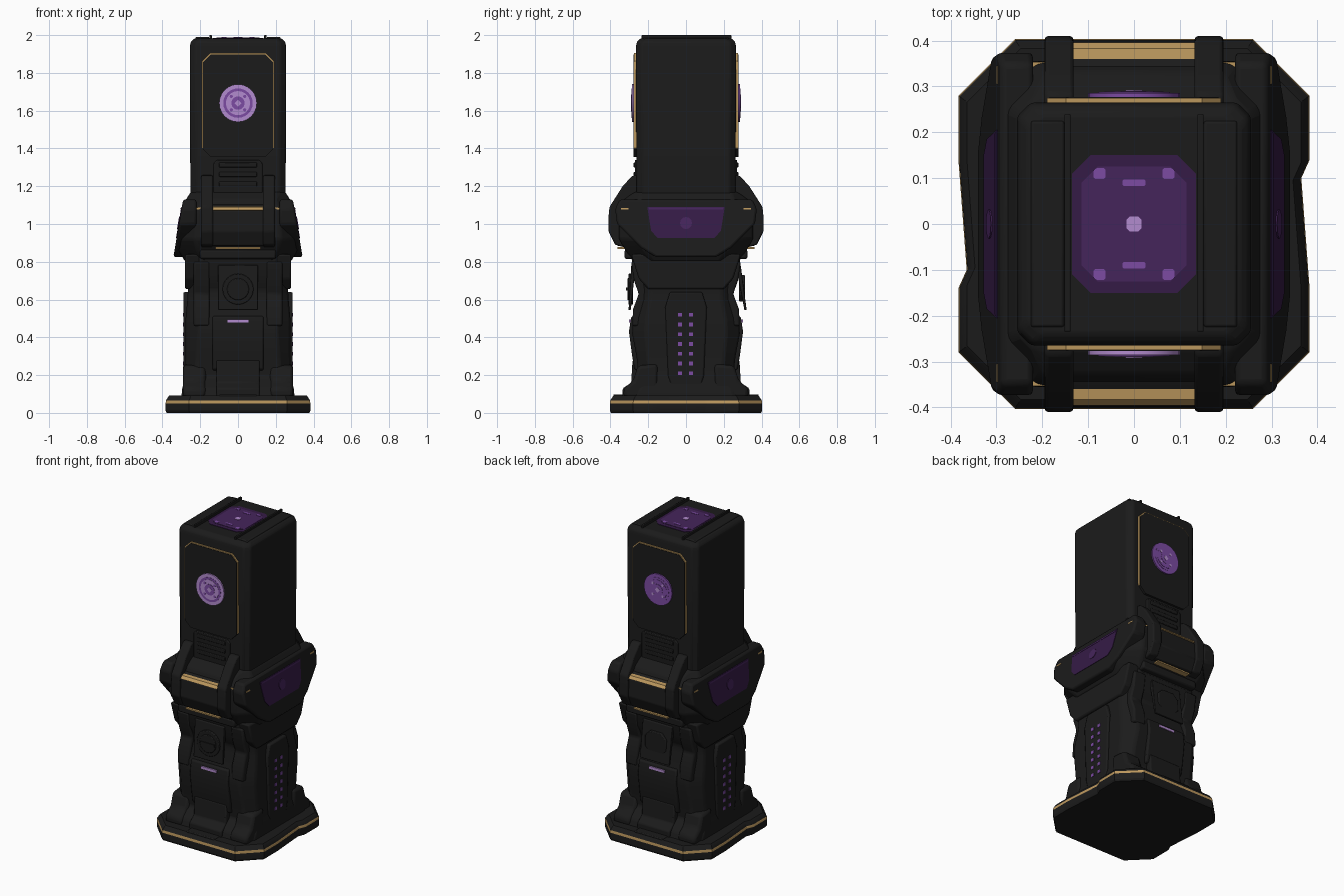
import bpy, bmesh, math
from mathutils import Vector


def material(name, rgb):
    m = bpy.data.materials.new(name)
    m.diffuse_color = (*rgb, 1)
    return m


BLACK = material("near black", (0.011, 0.011, 0.011))
GOLD = material("gold trim", (0.50, 0.31, 0.11))
DEEP = material("deep purple", (0.036, 0.011, 0.062))
PLUM = material("plum", (0.06, 0.018, 0.105))
PURPLE = material("purple", (0.20, 0.07, 0.36))
LILAC = material("lilac", (0.45, 0.26, 0.62))


def build(name, verts, faces, mat, bevel=0.0):
    me = bpy.data.meshes.new(name)
    bm = bmesh.new()
    vs = [bm.verts.new(v) for v in verts]
    for f in faces:
        bm.faces.new([vs[i] for i in f])
    bmesh.ops.recalc_face_normals(bm, faces=bm.faces)
    bm.to_mesh(me)
    bm.free()
    me.materials.append(mat)
    ob = bpy.data.objects.new(name, me)
    bpy.context.collection.objects.link(ob)
    if bevel:
        b = ob.modifiers.new("bevel", 'BEVEL')
        b.width, b.segments, b.limit_method = bevel, 2, 'ANGLE'
        b.angle_limit = math.radians(25)
    return ob


def skin(name, rings, mat, bevel=0.0):
    """Join equal-sized vertex rings into a closed solid."""
    n = len(rings[0])
    faces = [tuple(range(n)), tuple(range(n * (len(rings) - 1), n * len(rings)))]
    for r in range(len(rings) - 1):
        for i in range(n):
            j = (i + 1) % n
            faces.append((r * n + i, r * n + j, r * n + n + j, r * n + n + i))
    return build(name, [v for r in rings for v in r], faces, mat, bevel)


def prism(name, pts, axis, a, b, mat, bevel=0.0):
    put = {'x': lambda p, d: (d, p[0], p[1]), 'y': lambda p, d: (p[0], d, p[1]),
           'z': lambda p, d: (p[0], p[1], d)}[axis]
    return skin(name, [[put(p, d) for p in pts] for d in (a, b)], mat, bevel)


def octagon(hx, hy, c, cy=0.0):
    q = [(hx, hy - c), (hx - c, hy), (-hx + c, hy), (-hx, hy - c)]
    return [(x, y + cy) for x, y in q + [(-x, -y) for x, y in q]]


def box(name, x, y, z, mat, bevel=0.0):
    return prism(name, [(x[0], y[0]), (x[1], y[0]), (x[1], y[1]), (x[0], y[1])], 'z', *z, mat, bevel)


def tower(name, levels, mat, bevel=0.0):
    return skin(name, [[(x, y, z) for x, y in octagon(hx, hy, c)] for z, hx, hy, c in levels], mat, bevel)


def circle(r, cz, n=24):
    return [(r * math.cos(2 * math.pi * i / n), cz + r * math.sin(2 * math.pi * i / n)) for i in range(n)]


# base plate outline: chamfered corners and a shallow notch on each side
half = [(0.365, -0.10), (0.365, 0.10), (0.383, 0.14), (0.383, 0.28), (0.26, 0.403), (-0.26, 0.403),
        (-0.383, 0.28), (-0.383, 0.14)]
outline = half[1:] + [(-x, -y) for x, y in half[1:]]


def plate_ring(z, k):
    return [(x * k, y * k, z) for x, y in outline]


base = skin("base_plate", [plate_ring(z, k) for z, k in
            ((0, 0.985), (0.012, 1), (0.05, 1), (0.066, 0.995), (0.085, 0.965), (0.092, 0.95))], BLACK)
base.data.materials.append(GOLD)
for f in base.data.polygons:
    if 0.05 < f.center.z < 0.066 and abs(f.normal.z) < 0.8:
        f.material_index = 1

# main body, collar and upper casing
tower("lower_body", [(0.08, 0.30, 0.33, 0.07), (0.13, 0.295, 0.315, 0.07), (0.19, 0.28, 0.25, 0.06),
                     (0.30, 0.277, 0.262, 0.06), (0.42, 0.277, 0.285, 0.07), (0.50, 0.277, 0.28, 0.07),
                     (0.60, 0.268, 0.24, 0.05), (0.65, 0.265, 0.24, 0.05), (0.72, 0.27, 0.275, 0.08),
                     (0.84, 0.285, 0.29, 0.08)], BLACK, 0.012)
tower("collar", [(0.80, 0.28, 0.28, 0.10), (0.86, 0.315, 0.32, 0.10), (0.92, 0.32, 0.355, 0.09),
                 (1.08, 0.295, 0.355, 0.08), (1.13, 0.275, 0.33, 0.08), (1.17, 0.25, 0.27, 0.03)], BLACK, 0.012)
tower("upper_casing", [(1.10, 0.252, 0.262, 0.03), (1.94, 0.255, 0.265, 0.03), (1.965, 0.25, 0.26, 0.03),
                       (1.983, 0.23, 0.24, 0.03)], BLACK, 0.008)

# top screen with bright centre and corners
prism("top_screen", octagon(0.135, 0.15, 0.04), 'z', 1.98, 1.986, DEEP)
prism("top_screen_inner", octagon(0.115, 0.125, 0.035), 'z', 1.985, 1.988, PLUM)
prism("top_screen_dot", octagon(0.016, 0.016, 0.006), 'z', 1.987, 1.990, LILAC)
for sx in (-1, 1):
    for sy in (-1, 1):
        prism("top_screen_corner", [(x + 0.075 * sx, y) for x, y in octagon(0.013, 0.012, 0.004, 0.11 * sy)],
              'z', 1.987, 1.990, PURPLE)
    prism("top_screen_bar", octagon(0.025, 0.007, 0.003, 0.09 * sx), 'z', 1.987, 1.990, PURPLE)

# parts shared by front and back
for s, side in ((-1, "front_"), (1, "back_")):
    def P(name, pts, a, b, mat, bevel=0.0):
        return prism(side + name, pts, 'y', a * s, b * s, mat, bevel)

    def Q(name, yz, x0, x1, mat, bevel=0.0):
        return prism(side + name, [(y * s, z) for y, z in yz], 'x', x0, x1, mat, bevel)

    def rect(x0, x1, z0, z1):
        return [(x0, z0), (x1, z0), (x1, z1), (x0, z1)]

    # upper panel with gold rim and round emblem plate
    P("panel_rim", octagon(0.190, 0.272, 0.042, 1.632), 0.25, 0.2745, GOLD)
    P("panel", octagon(0.1845, 0.272, 0.040, 1.626), 0.25, 0.2775, BLACK)
    main, alt = (LILAC, PURPLE) if s < 0 else (PURPLE, LILAC)
    P("disc", circle(0.10, 1.64), 0.26, 0.286, main)
    P("disc_ring", circle(0.078, 1.64), 0.28, 0.2875, PURPLE)
    P("disc_inner", circle(0.064, 1.64), 0.28, 0.289, main)
    P("disc_middle", circle(0.035, 1.64), 0.28, 0.2905, PURPLE)
    P("disc_core", circle(0.018, 1.64, 4), 0.28, 0.292, LILAC)
    for a in range(4):
        t = math.pi / 4 + a * math.pi / 2
        P("disc_dot", [(x + 0.05 * math.cos(t), z + 0.05 * math.sin(t)) for x, z in circle(0.009, 1.64, 8)],
          0.28, 0.2905, alt)
    # vent under the panel
    P("vent", octagon(0.13, 0.10, 0.02, 1.24), 0.25, 0.27, BLACK, 0.005)
    for z in (1.20, 1.25, 1.30):
        P("vent_slat", rect(-0.10, 0.10, z, z + 0.025), 0.265, 0.277, BLACK, 0.004)

    # clasp: two arms and a bar between them
    arm = [(0.25, 1.26), (0.285, 1.255), (0.335, 1.20), (0.405, 1.09), (0.41, 1.04), (0.41, 0.96),
           (0.375, 0.89), (0.30, 0.87), (0.25, 0.90)]
    for sx in (-1, 1):
        Q("clasp_arm", arm, 0.132 * sx, 0.195 * sx, BLACK, 0.008)
        box(side + "collar_light", (0.225 * sx, 0.245 * sx), (0.34 * s, 0.3575 * s), (1.0, 1.035), LILAC)
        # thin gold edge outside each arm
        box(side + "collar_trim", (0.195 * sx, 0.235 * sx), (0.33 * s, 0.353 * s), (1.078, 1.087), GOLD)
    Q("clasp_bar", [(0.26, 1.13), (0.35, 1.10), (0.39, 1.07), (0.398, 0.96), (0.365, 0.885), (0.26, 0.88)],
      -0.14, 0.14, BLACK, 0.006)
    Q("clasp_bar_trim", [(0.36, 1.093), (0.383, 1.09), (0.396, 1.073), (0.38, 1.07)], -0.132, 0.132, GOLD)
    box(side + "lower_trim", (-0.12, 0.12), (0.30 * s, 0.362 * s), (0.868, 0.877), GOLD)
    box(side + "collar_lip", (-0.20, 0.20), (0.25 * s, 0.325 * s), (0.815, 0.865), BLACK, 0.01)

    # hanging neck plate
    lo = 0.298 if s < 0 else 0.315
    Q("neck_plate", [(0.27, 0.79), (0.29, 0.78), (lo + 0.006, 0.545), (lo - 0.006, 0.545), (0.27, 0.75)],
      -0.105, 0.105, BLACK, 0.003)
    if s < 0:
        # raised ring with crossing bar
        P("neck_disc", circle(0.082, 0.655), 0.28, 0.305, BLACK, 0.004)
        P("neck_disc_centre", circle(0.058, 0.655), 0.30, 0.311, BLACK, 0.004)
        P("neck_disc_bar", rect(-0.05, 0.05, 0.647, 0.663), 0.30, 0.317, BLACK)
    else:
        P("neck_tab", octagon(0.075, 0.07, 0.035, 0.66), 0.28, 0.313, BLACK, 0.005)

    # lower hatch with light strip
    Q("hatch", [(0.24, 0.52), (0.29, 0.51), (0.302, 0.43), (0.285, 0.30), (0.272, 0.23), (0.24, 0.22)],
      -0.135, 0.135, BLACK, 0.008)
    Q("hatch_foot", [(0.2, 0.29), (0.283, 0.28), (0.29, 0.16), (0.335, 0.13), (0.335, 0.08), (0.2, 0.08)],
      -0.115, 0.115, BLACK, 0.008)
    box(side + "hatch_light", (-0.055, 0.055), (0.28 * s, 0.3005 * s), (0.478, 0.494), LILAC)
    box(side + "step", (-0.10, 0.10), (0.30 * s, 0.385 * s), (0.07, 0.098), BLACK, 0.005)
    box(side + "step_trim", (-0.09, 0.09), (0.37 * s, 0.388 * s), (0.075, 0.081), GOLD)
    # corner feet and neck braces
    for sx in (-1, 1):
        Q("foot", [(0.15, 0.26), (0.255, 0.25), (0.28, 0.17), (0.33, 0.13), (0.33, 0.08), (0.15, 0.08)],
          0.17 * sx, 0.292 * sx, BLACK, 0.018)
        Q("neck_brace", [(0.18, 0.80), (0.29, 0.80), (0.275, 0.70), (0.25, 0.63), (0.28, 0.55),
                         (0.285, 0.46), (0.18, 0.46)], 0.15 * sx, 0.235 * sx, BLACK, 0.01)

# parts shared by the left and right sides
for s, side in ((-1, "left_"), (1, "right_")):
    def slope(name, yz, off, mat, bevel=0.0):
        """Side plate whose outer face leans in towards the top."""
        rings = [[(0.22 * s, y, z) for y, z in yz],
                 [(s * (0.338 + off - 0.17 * (z - 0.85)), y, z) for y, z in yz]]
        return skin(side + name, rings, mat, bevel)

    def mirrored(pts):
        return pts + [(-y, z) for y, z in reversed(pts)]

    slope("pod", mirrored([(0.35, 1.13), (0.375, 1.08), (0.365, 1.00), (0.24, 0.875), (0.16, 0.825)]),
          0.0, BLACK, 0.012)
    slope("pod_screen", mirrored([(0.205, 1.09), (0.185, 0.965), (0.15, 0.925)]), 0.003, DEEP)
    slope("pod_screen_top", mirrored([(0.20, 1.088), (0.195, 1.076)]), 0.005, PLUM)
    slope("pod_screen_dot", circle(0.032, 1.005, 12), 0.006, PLUM)
    for sy in (-1, 1):
        slope("pod_trim", [(0.345 * sy, 1.085), (0.305 * sy, 1.085), (0.305 * sy, 1.077), (0.345 * sy, 1.077)],
              0.002, GOLD)
    # shoulder shield beneath the pod
    prism(side + "shoulder", mirrored([(0.29, 0.84), (0.25, 0.71), (0.20, 0.655)]), 'x', 0.2 * s, 0.281 * s,
          BLACK, 0.01)
    # side spine with two columns of lights
    prism(side + "spine", mirrored([(0.085, 0.64), (0.11, 0.56), (0.095, 0.20), (0.08, 0.14)]), 'x',
          0.2 * s, 0.289 * s, BLACK, 0.008)
    for i in range(7):
        for y in (-0.031, 0.027):
            z = 0.21 + i * 0.0515
            box(side + "light", (0.28 * s, 0.2915 * s), (y - 0.011, y + 0.011), (z - 0.01, z + 0.01), PURPLE)
    # roof rail
    box(side + "roof_rail", (0.138 * s, 0.152 * s), (-0.235, 0.24), (1.97, 2.0), BLACK, 0.003)
    box(side + "roof_step", (0.152 * s, 0.225 * s), (-0.225, 0.225), (1.97, 1.99), BLACK, 0.006)

# smooth the bevels, keep the edges
for ob in bpy.context.scene.objects:
    ob.select_set(True)
    bpy.context.view_layer.objects.active = ob
bpy.ops.object.shade_smooth_by_angle(angle=math.radians(25))
